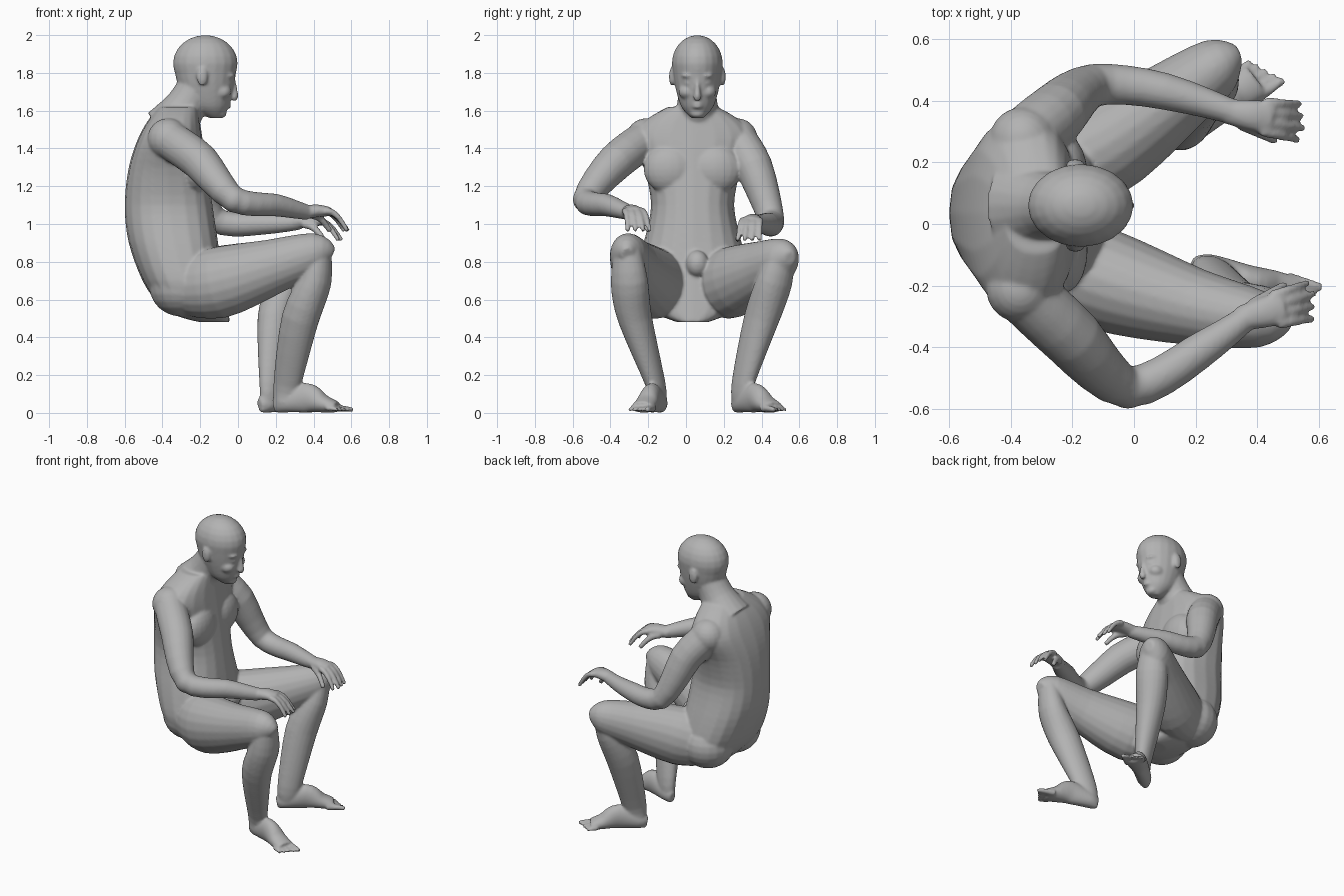
import bpy, bmesh, math
from mathutils import Vector, Matrix

cube = bpy.data.objects.get("Cube")
if cube:
    bpy.data.objects.remove(cube, do_unlink=True)

FORWARD, UP = Vector((1, 0, 0)), Vector((0, 0, 1))
HEAD, TRUNK = .06, .035        # sideways centres
bm = bmesh.new()


def densify(rows):
    """Insert a smooth in-between section in every gap."""
    smooth_rows = []
    last = len(rows) - 1
    for i in range(last):
        before, start = rows[max(0, i - 1)], rows[i]
        end, after = rows[i + 1], rows[min(last, i + 2)]
        between = tuple((9 * (q + r) - p - s) / 16
                        for p, q, r, s in zip(before, start, end, after))
        smooth_rows += [start, between]
    return smooth_rows + [rows[-1]]


def loft(rows, hint=UP, axis=None, power=2, sides=20):
    """Closed tube through sections (x, y, z, half width, half height)."""
    rows = densify(densify(rows))
    centres = [Vector(row[:3]) for row in rows]
    rings = []
    for i, row in enumerate(rows):
        ahead = centres[min(i + 1, len(rows) - 1)]
        behind = centres[max(i - 1, 0)]
        tangent = axis or (ahead - behind).normalized()
        side = tangent.cross(hint).normalized()
        top = side.cross(tangent)
        width, height = row[3:]
        ring = []
        for k in range(sides):
            angle = math.tau * k / sides
            across, along = (math.copysign(abs(v) ** (2 / power), v)
                             for v in (math.cos(angle), math.sin(angle)))
            ring.append(bm.verts.new(centres[i] + side * width * across
                                     + top * height * along))
        rings.append(ring)
    for lower, upper in zip(rings, rings[1:]):
        for k in range(sides):
            j = (k + 1) % sides
            bm.faces.new((lower[k], lower[j], upper[j], upper[k]))
    bm.faces.new(rings[0])
    bm.faces.new(rings[-1])


def stack(rows, middle, power=2):
    """Level slices (height, back, front, half width)."""
    loft([((back + front) / 2, middle, z, width, (front - back) / 2)
          for z, back, front, width in rows], FORWARD, UP, power)


def ball(centre, radii):
    matrix = Matrix.Translation(centre) @ Matrix.Diagonal((*radii, 1))
    bmesh.ops.create_uvsphere(bm, u_segments=20, v_segments=12, radius=1, matrix=matrix)


def pair(middle, x, offset, z, radii):
    for side in (-1, 1):
        ball((x, middle + side * offset, z), radii)


def placed(origin, degrees):
    """Return a function that maps local (forward, left, up) to the world."""
    turn = Matrix.Rotation(math.radians(degrees), 3, "Z")
    return lambda forward, left, up: tuple(Vector(origin) + turn @ Vector((forward, left, up)))


def digit(at, forward, left, up, step, bend, fan, radius):
    """Finger or toe that curls down and fans out joint by joint."""
    sections = []
    for joint in range(4):
        centre = at(forward + step * joint, left * (1 + fan * joint), up - bend * joint ** 2)
        thickness = radius * (1 - joint / 8)
        sections.append(centre + (thickness, thickness))
    loft(sections, sides=10)


# Torso: the back follows an ellipse, the front leans back evenly
def torso_slice(z, width):
    bulge = math.sqrt(max(0, 1 - ((z - 1.1) / .62) ** 2))
    return z, -.2 - .4 * bulge, .03 - .15 * z, width


stack([torso_slice(z, width) for z, width in (
    (.48, .08), (.52, .18), (.6, .27), (.7, .3), (.9, .26), (1.1, .22),
    (1.3, .26), (1.45, .32), (1.55, .25), (1.62, .13))], TRUNK, 2.4)
pair(TRUNK, -.23, .12, 1.29, (.08, .14, .13))     # chest
ball((-.09, HEAD, .79), (.06, .06, .07))          # groin

# Neck and head
loft([(-.37, HEAD, 1.5, .16, .14), (-.28, HEAD, 1.62, .11, .11),
      (-.21, HEAD, 1.74, .1, .1)], FORWARD)
ball((-.173, HEAD, 1.85), (.172, .135, .15))
stack([(1.56, -.15, -.09, .03), (1.62, -.25, -.05, .085),
       (1.74, -.32, -.02, .12), (1.85, -.34, -.003, .134)], HEAD)

# Face
loft([(-.03, HEAD, 1.77, .01, .015), (-.02, HEAD, 1.7, .016, .02),
      (-.02, HEAD, 1.67, .022, .02), (-.03, HEAD, 1.66, .015, .015)], FORWARD)
for lip in (1.62, 1.637):
    ball((-.06, HEAD, lip), (.024, .03, .01))
ball((-.09, HEAD, 1.585), (.03, .04, .025))             # chin
pair(HEAD, -.05, .045, 1.785, (.035, .04, .015))        # brows
pair(HEAD, -.055, .05, 1.745, (.025, .02, .01))         # eyes
pair(HEAD, -.085, .055, 1.7, (.05, .045, .04))          # cheeks
pair(HEAD, -.19, .135, 1.78, (.03, .015, .05))          # ears


# Hands: inner is the side of the thumb, left or right
def hand(wrist, degrees, inner):
    at = placed(wrist, degrees)
    loft([at(reach, 0, rise) + (width, height) for reach, rise, width, height in (
        (-.03, 0, .04, .036), (.05, .01, .05, .034), (.12, .005, .055, .024))])
    for i in range(4):
        digit(at, .09, inner * (.045 - .03 * i), .01,
              step=.045 - .004 * abs(i - 1), bend=.012, fan=.1, radius=.02)
    digit(at, .02, inner * .03, -.01, step=.04, bend=.01, fan=.45, radius=.024)


def arm(path, degrees, inner):
    loft([point + (radius, radius)
          for point, radius in zip(path, (.1, .1, .07, .06, .04))])
    for joint, size in ((path[0], .11), (path[2], .07)):
        ball(joint, (size, size, size))
    hand(path[-1], degrees, inner)


arm([(-.37, -.21, 1.45), (-.2, -.37, 1.33), (-.02, -.53, 1.13),
     (.2, -.42, 1.1), (.37, -.3, 1.06)], degrees=14, inner=1)
arm([(-.36, .27, 1.45), (-.25, .36, 1.3), (-.13, .45, 1.03),
     (.1, .43, 1), (.33, .36, 1.01)], degrees=-8, inner=-1)


# Feet: inner is the side of the big toe
def foot(heel, degrees, inner):
    at = placed(heel, degrees)
    loft([at(reach, 0, height) + (width, height) for reach, height, width in (
        (0, .04, .02), (.05, .05, .045), (.18, .08, .05),
        (.27, .05, .06), (.35, .03, .06))])
    for i in range(5):
        digit(at, .31, inner * (.046 - .025 * i), .025, step=.038 - .004 * i,
              bend=.001, fan=.05, radius=.016 if i else .022)


def leg(thigh, shin, heel, degrees, inner):
    loft([point + (radius, radius * 1.15)
          for point, radius in zip(thigh, (.13, .165, .125, .09, .03))])
    ball(thigh[0], (.17, .17, .16))
    widths = (.07, .1, .09, .05, .045)
    depths = (.06, .085, .1, .075, .06)
    facing = Matrix.Rotation(math.radians(degrees), 3, "Z") @ FORWARD
    loft([point + girth for point, girth in zip(shin, zip(widths, depths))], facing)
    foot(heel, degrees, inner)


leg(thigh=[(-.3, -.09, .67), (-.1, -.18, .69), (.2, -.27, .78),
           (.42, -.31, .85), (.5, -.31, .84)],
    shin=[(.43, -.31, .88), (.41, -.3, .7), (.33, -.27, .5),
          (.26, -.16, .15), (.25, -.15, .05)],
    heel=(.19, -.125, 0), degrees=-18, inner=1)
leg(thigh=[(-.3, .19, .67), (-.12, .24, .69), (.13, .41, .77),
           (.28, .52, .82), (.34, .55, .82)],
    shin=[(.27, .51, .86), (.25, .47, .7), (.2, .4, .5),
          (.18, .3, .15), (.17, .3, .05)],
    heel=(.115, .255, 0), degrees=37, inner=-1)

# Fuse the parts into one smooth skin
bmesh.ops.recalc_face_normals(bm, faces=bm.faces[:])
mesh = bpy.data.meshes.new("body")
bm.to_mesh(mesh)
bm.free()
body = bpy.data.objects.new("body", mesh)
bpy.context.scene.collection.objects.link(body)
fuse = body.modifiers.new("fuse", "REMESH")
fuse.mode = "VOXEL"
fuse.voxel_size = .008
fuse.use_smooth_shade = True
soften = body.modifiers.new("soften", "SMOOTH")
soften.factor = .5
soften.iterations = 8

grey = bpy.data.materials.new("plain grey")
grey.use_nodes = True
colour = (.45, .45, .45, 1)
grey.diffuse_color = colour
grey.node_tree.nodes["Principled BSDF"].inputs["Base Color"].default_value = colour
mesh.materials.append(grey)
